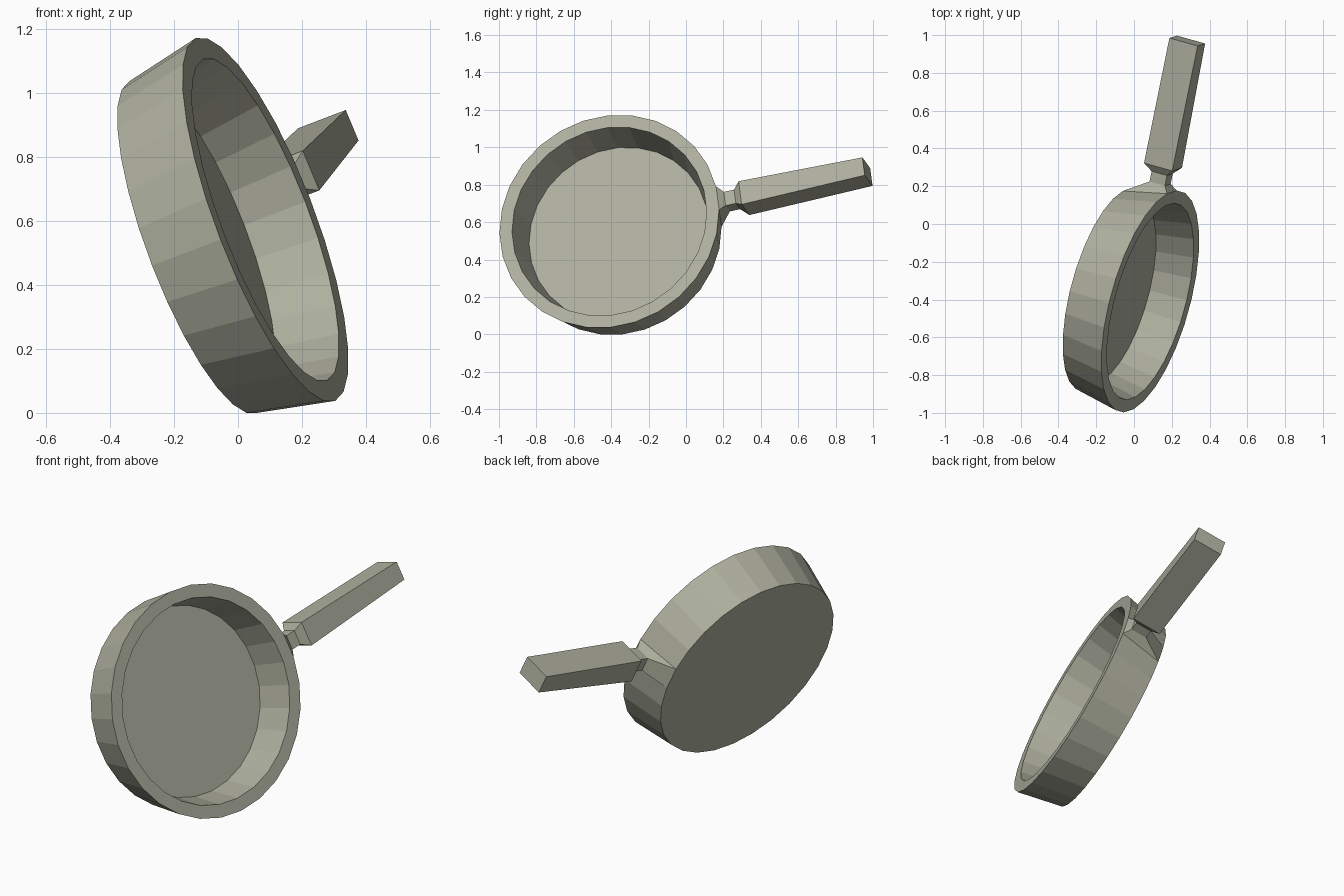
import bpy, bmesh, math
from mathutils import Vector, Matrix

if "Cube" in bpy.data.objects:
    bpy.data.objects.remove(bpy.data.objects["Cube"])

SIDES = 28
# Tilted frame: h runs along the handle, n points out of the pan opening, t across
n = Vector((0.904, -0.253, 0.345)).normalized()
h = Vector((0.179, 0.962, 0.203))
h = (h - n * h.dot(n)).normalized()
t = n.cross(h)
FRAME = Matrix((h, t, n)).transposed().to_4x4()
FRAME.translation = Vector((0.08, -0.412, 0.61))

mat = bpy.data.materials.new("pan_metal")
mat.diffuse_color = (0.42, 0.43, 0.34, 1)
mat.use_nodes = True
mat.node_tree.nodes["Principled BSDF"].inputs["Base Color"].default_value = mat.diffuse_color


def loft(name, rings, cap_start=True):
    """Skin a list of equal-length point loops, closing the ends."""
    bm = bmesh.new()
    loops = [[bm.verts.new(FRAME @ Vector(p)) for p in r] for r in rings]
    for a, b in zip(loops, loops[1:]):
        for i in range(len(a)):
            j = (i + 1) % len(a)
            bm.faces.new((a[i], a[j], b[j], b[i]))
    if cap_start:
        bm.faces.new(loops[0][::-1])
    bm.faces.new(loops[-1])
    bmesh.ops.recalc_face_normals(bm, faces=bm.faces)
    me = bpy.data.meshes.new(name)
    bm.to_mesh(me)
    bm.free()
    me.materials.append(mat)
    ob = bpy.data.objects.new(name, me)
    bpy.context.collection.objects.link(ob)
    return ob


def ring(r, z):
    return [(r * math.cos((k - 0.5) * math.tau / SIDES),
             r * math.sin((k - 0.5) * math.tau / SIDES), z) for k in range(SIDES)]


def section(d, z, wt, wn):
    return [(d, s * wt / 2, z + u * wn / 2)
            for s, u in ((-1, -1), (1, -1), (1, 1), (-1, 1))]


# Pan bowl: underside, outer wall, flat rim, inner wall, floor
base, rim = ring(0.555, -0.25), ring(0.607, 0)
pan = loft("pan_bowl", [base, rim, ring(0.538, 0), ring(0.496, -0.20)])

# Handle: grows from one wall facet, pinches to a neck, then a tapered grip
facet = [base[0], base[1], rim[1], rim[0]]
handle = loft("handle", [facet,
                         section(0.635, -0.075, 0.08, 0.09),
                         section(0.692, -0.075, 0.08, 0.09),
                         section(0.730, -0.078, 0.135, 0.165),
                         section(1.417, -0.080, 0.104, 0.165)], cap_start=False)

# Stand on the ground, centred
pts = [v.co for o in (pan, handle) for v in o.data.vertices]
lo = [min(p[i] for p in pts) for i in range(3)]
hi = [max(p[i] for p in pts) for i in range(3)]
shift = Matrix.Translation((-(lo[0] + hi[0]) / 2, -(lo[1] + hi[1]) / 2, -lo[2]))
for o in (pan, handle):
    o.data.transform(shift)
